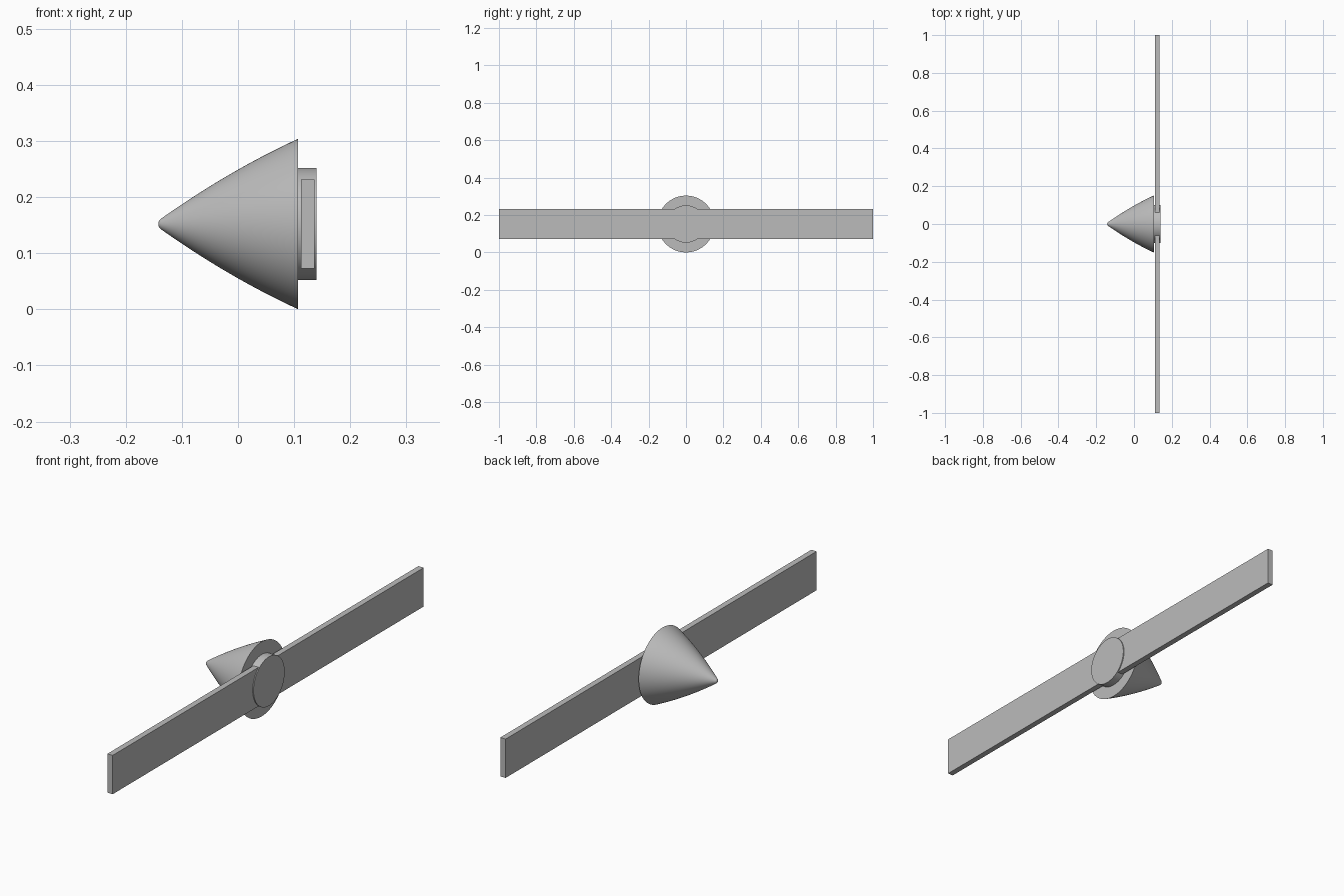
import bpy, bmesh, math
from mathutils import Matrix, Vector

cube = bpy.data.objects.get("Cube")
if cube:
    bpy.data.objects.remove(cube, do_unlink=True)

AXIS_Z = 0.152
BASE_X = 0.107

grey = bpy.data.materials.new("plain grey")
grey.use_nodes = True
colour = (0.5, 0.5, 0.5, 1)
grey.diffuse_color = colour
grey.node_tree.nodes["Principled BSDF"].inputs["Base Color"].default_value = colour


def finish(name, bm, smooth):
    """Turn a bmesh into a coloured object."""
    bmesh.ops.recalc_face_normals(bm, faces=bm.faces)
    mesh = bpy.data.meshes.new(name)
    bm.to_mesh(mesh)
    bm.free()
    mesh.materials.append(grey)
    obj = bpy.data.objects.new(name, mesh)
    bpy.context.collection.objects.link(obj)
    if smooth:
        bpy.ops.object.select_all(action="DESELECT")
        obj.select_set(True)
        bpy.context.view_layer.objects.active = obj
        bpy.ops.object.shade_smooth_by_angle(angle=math.radians(35))
    return obj


def lathe(name, profile, steps=96):
    """Spin (x, radius) points about the propeller axis."""
    bm = bmesh.new()
    verts = [bm.verts.new((x, 0, AXIS_Z + r)) for x, r in profile]
    edges = [bm.edges.new(pair) for pair in zip(verts, verts[1:])]
    bmesh.ops.spin(bm, geom=verts + edges, cent=(0, 0, AXIS_Z), axis=(1, 0, 0),
                   angle=math.tau, steps=steps, use_duplicate=False)
    bmesh.ops.remove_doubles(bm, verts=bm.verts, dist=1e-5)
    return finish(name, bm, True)


# Spinner: small round nose running into a gently bowed cone, flat at the back
nose_r, tip_x = 0.0117, -0.142
profile = []
for i in range(7):
    a = math.radians(55) * i / 6
    profile.append((tip_x + nose_r * (1 - math.cos(a)), nose_r * math.sin(a)))
start_x, start_r = profile[-1]
length = BASE_X - start_x
for i in range(1, 21):
    s = length * i / 20
    profile.append((start_x + s, start_r + 0.706 * s - 0.505 * s * s))
profile.append((BASE_X, 0))
lathe("spinner", profile)

# Hub disc behind the spinner
lathe("hub", [(BASE_X, 0), (BASE_X, 0.1), (0.14, 0.1), (0.14, 0)])

# One straight flat bar forms both blades
bm = bmesh.new()
place = Matrix.Translation(Vector((0.124, 0, AXIS_Z)))
bmesh.ops.create_cube(bm, size=1, matrix=place @ Matrix.Diagonal((0.024, 2, 0.158, 1)))
finish("blades", bm, False)
